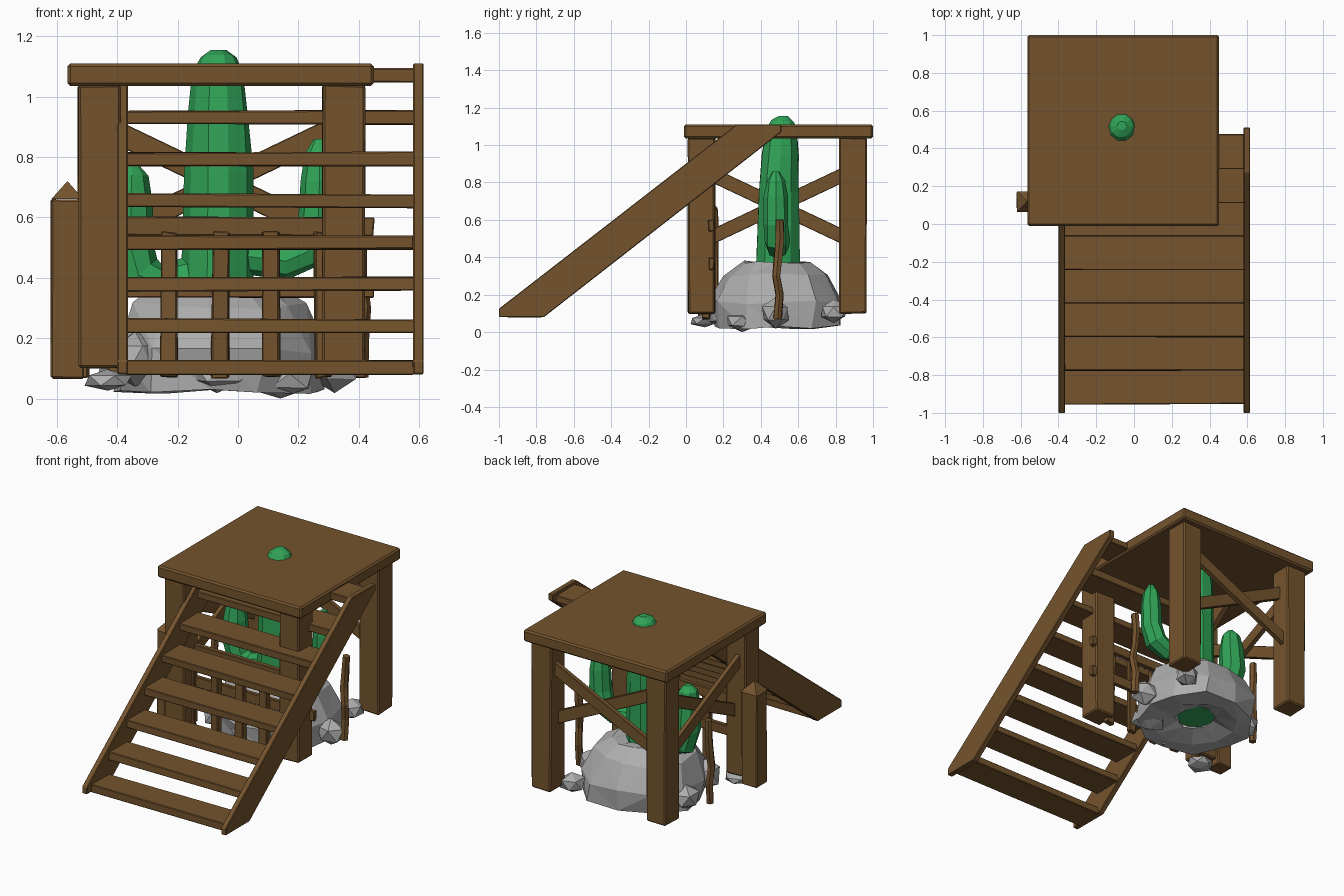
import bpy, bmesh, math, random
from mathutils import Vector, Matrix

if "Cube" in bpy.data.objects:
    bpy.data.objects.remove(bpy.data.objects["Cube"])

random.seed(4)


def material(name, col):
    m = bpy.data.materials.new(name)
    m.diffuse_color = (*col, 1)
    m.use_nodes = True
    m.node_tree.nodes["Principled BSDF"].inputs["Base Color"].default_value = m.diffuse_color
    return m


WOOD = material("brown_wood", (0.175, 0.088, 0.027))
GREEN = material("cactus_green", (0.03, 0.37, 0.095))
STONE = material("grey_stone", (0.42, 0.42, 0.42))


def finish(name, bm, mat, bevel=0):
    bmesh.ops.recalc_face_normals(bm, faces=bm.faces)
    me = bpy.data.meshes.new(name)
    bm.to_mesh(me)
    bm.free()
    me.materials.append(mat)
    ob = bpy.data.objects.new(name, me)
    bpy.context.collection.objects.link(ob)
    if bevel:
        mod = ob.modifiers.new("worn_edges", 'BEVEL')
        mod.width, mod.segments = bevel, 1
    return ob


def box(name, lo, hi, wobble=0, bevel=0.006):
    lo, hi = Vector(lo), Vector(hi)
    bm = bmesh.new()
    bmesh.ops.create_cube(bm, size=1)
    for v in bm.verts:
        v.co = Vector((lo[i] + (v.co[i] + 0.5) * (hi[i] - lo[i]) for i in range(3)))
        v.co += Vector([random.uniform(-wobble, wobble) for _ in range(3)])
    return finish(name, bm, WOOD, bevel)


def beam(name, a, b, thick, height):
    """Sloping board between two points, standing on edge."""
    a, b = Vector(a), Vector(b)
    d = (b - a).normalized()
    side = d.cross(Vector((0, 0, 1))).normalized()
    rot = Matrix((d, side, side.cross(d))).transposed().to_4x4()
    bm = bmesh.new()
    bmesh.ops.create_cube(bm, size=1)
    bm.transform(Matrix.Translation((a + b) / 2) @ rot
                 @ Matrix.Diagonal(((b - a).length, thick, height, 1)))
    return finish(name, bm, WOOD, 0.003)


def tube(name, path, mat, sides=8, jitter=0.0):
    """Faceted tube along (x, y, z, radius) points."""
    bm = bmesh.new()
    pts = [Vector(p[:3]) for p in path]
    rings = []
    for i, p in enumerate(pts):
        d = (pts[min(i + 1, len(pts) - 1)] - pts[max(i - 1, 0)]).normalized()
        u = Vector((0, 1, 0))
        w = d.cross(u).normalized()
        u = w.cross(d)
        ring = []
        for k in range(sides):
            t = math.tau * k / sides
            r = path[i][3] * (1 + random.uniform(-jitter, jitter))
            ring.append(bm.verts.new(p + r * (math.cos(t) * w + math.sin(t) * u)))
        rings.append(ring)
    for r0, r1 in zip(rings, rings[1:]):
        for k in range(sides):
            j = (k + 1) % sides
            bm.faces.new((r0[k], r0[j], r1[j], r1[k]))
    bm.faces.new(rings[0])
    bm.faces.new(rings[-1])
    return finish(name, bm, mat)


def rock(name, c, size):
    bm = bmesh.new()
    bmesh.ops.create_icosphere(bm, subdivisions=1, radius=1)
    for v in bm.verts:
        v.co *= random.uniform(0.88, 1.12)
        v.co = Vector(c) + Vector([v.co[i] * size[i] for i in range(3)])
    return finish(name, bm, STONE)


# Platform and four legs
box("platform", (-0.565, -0.01, 1.035), (0.45, 1.0, 1.11), 0, 0.01)
for x in (-0.53, 0.28):
    for y in (0.01, 0.82):
        box("leg", (x, y, 0.1), (x + 0.14, y + 0.145, 1.04), 0.003, 0.008)

# Crossed braces on the back and the left side
for s in (0, 1):
    za, zb = (0.53, 0.88) if s else (0.88, 0.53)
    y = 0.875 + 0.035 * s
    beam("back_brace", (-0.42, y, za + 0.01), (0.31, y, zb + 0.01), 0.03, 0.075)
    x = -0.475 + 0.035 * s
    beam("side_brace", (x, 0.12, za - 0.03), (x, 0.86, zb - 0.03), 0.03, 0.075)

# Stair stringers
profile = [(-1, 0.08), (-0.76, 0.08), (0.51, 1.07), (0.51, 1.11), (0.27, 1.11), (-1, 0.125)]
for x in (-0.4, 0.58):
    bm = bmesh.new()
    face = bm.faces.new([bm.verts.new((x, y, z)) for y, z in profile])
    ext = bmesh.ops.extrude_face_region(bm, geom=[face])
    bmesh.ops.translate(bm, vec=(0.035, 0, 0),
                        verts=[v for v in ext["geom"] if isinstance(v, bmesh.types.BMVert)])
    finish("stair_stringer", bm, WOOD, 0.004)

# Stair treads
for i in range(8):
    y, z = -0.955 + 0.178 * i, 0.08 + 0.138 * i
    box("stair_tread", (-0.37, y, z), (0.585, y + 0.185, z + 0.046), 0.003, 0.004)

# Fence at the front: capped post, pickets and two rails
box("fence_post", (-0.62, 0.065, 0.065), (-0.51, 0.172, 0.66), 0.002)
bm = bmesh.new()
bmesh.ops.create_cone(bm, segments=4, radius1=0.076, radius2=0, depth=0.06, cap_ends=True,
                      matrix=Matrix.Translation((-0.565, 0.118, 0.69)) @ Matrix.Rotation(math.pi / 4, 4, 'Z'))
finish("post_cap", bm, WOOD)
for i in range(5):
    x = -0.40 + 0.17 * i
    box("fence_picket", (x - 0.027, 0.09, 0.07), (x + 0.027, 0.125, 0.55), 0.006, 0.004)
for z in (0.335, 0.54):
    box("fence_rail", (-0.56, 0.12, z), (0.45, 0.15, z + 0.062), 0.003, 0.004)

# Crooked stakes on both sides
for x in (0.41, -0.515):
    tube("crooked_stake", [(x + random.uniform(-.008, .008), 0.49 + dy, z, 0.024) for z, dy in
                           ((0.07, 0.0), (0.2, 0.01), (0.3, -0.006), (0.4, 0.002), (0.5, 0.012), (0.6, 0.01))],
         WOOD, 6, 0.12)

# Cactus trunk and arms
tube("cactus_trunk", [(-0.065, 0.5, 0.07, 0.115), (-0.065, 0.49, 0.36, 0.122),
                      (-0.065, 0.495, 0.75, 0.112), (-0.065, 0.505, 0.95, 0.1),
                      (-0.065, 0.51, 1.08, 0.085), (-0.065, 0.52, 1.13, 0.06),
                      (-0.065, 0.52, 1.155, 0.025)], GREEN, 10, 0.05)
tube("cactus_left_arm", [(-0.08, 0.49, 0.42, 0.07), (-0.25, 0.49, 0.375, 0.07),
                         (-0.33, 0.49, 0.41, 0.08), (-0.355, 0.49, 0.5, 0.078),
                         (-0.355, 0.48, 0.65, 0.072), (-0.352, 0.48, 0.74, 0.055),
                         (-0.35, 0.48, 0.775, 0.02)], GREEN, 8, 0.05)
tube("cactus_right_arm", [(-0.05, 0.49, 0.48, 0.06), (0.16, 0.49, 0.455, 0.06),
                          (0.235, 0.485, 0.49, 0.068), (0.265, 0.48, 0.58, 0.066),
                          (0.27, 0.48, 0.72, 0.064), (0.27, 0.48, 0.81, 0.048),
                          (0.27, 0.48, 0.86, 0.018)], GREEN, 8, 0.05)

# Rock mound: a faceted ring around the trunk, open below
bm = bmesh.new()
prof = [(0.12, 0.07), (0.25, 0.025), (0.36, 0.03), (0.365, 0.16), (0.29, 0.31), (0.19, 0.38), (0.10, 0.37)]
N = 11
rings = []
for r, z in prof:
    ring = []
    for k in range(N):
        t = math.tau * (k + random.uniform(-0.15, 0.15)) / N
        q = r * random.uniform(0.93, 1.06)
        ring.append(bm.verts.new((-0.06 + q * math.cos(t), 0.49 + q * math.sin(t),
                                  z + random.uniform(-0.015, 0.01))))
    rings.append(ring)
for a in range(len(prof)):
    r0, r1 = rings[a], rings[(a + 1) % len(prof)]
    for k in range(N):
        j = (k + 1) % N
        bm.faces.new((r0[k], r0[j], r1[j], r1[k]))
bmesh.ops.triangulate(bm, faces=bm.faces)
finish("rock_mound", bm, STONE)

# Loose rocks around the mound
for c, s in (((0.25, 0.79, 0.11), (0.075, 0.08, 0.065)),
             ((-0.39, 0.56, 0.10), (0.09, 0.10, 0.08)),
             ((-0.34, 0.28, 0.13), (0.09, 0.09, 0.10)),
             ((-0.07, 0.19, 0.09), (0.11, 0.07, 0.07)),
             ((-0.43, 0.10, 0.06), (0.08, 0.08, 0.035)),
             ((0.14, 0.30, 0.06), (0.12, 0.10, 0.055)),
             ((0.32, 0.48, 0.10), (0.10, 0.08, 0.08))):
    rock("loose_rock", c, s)
